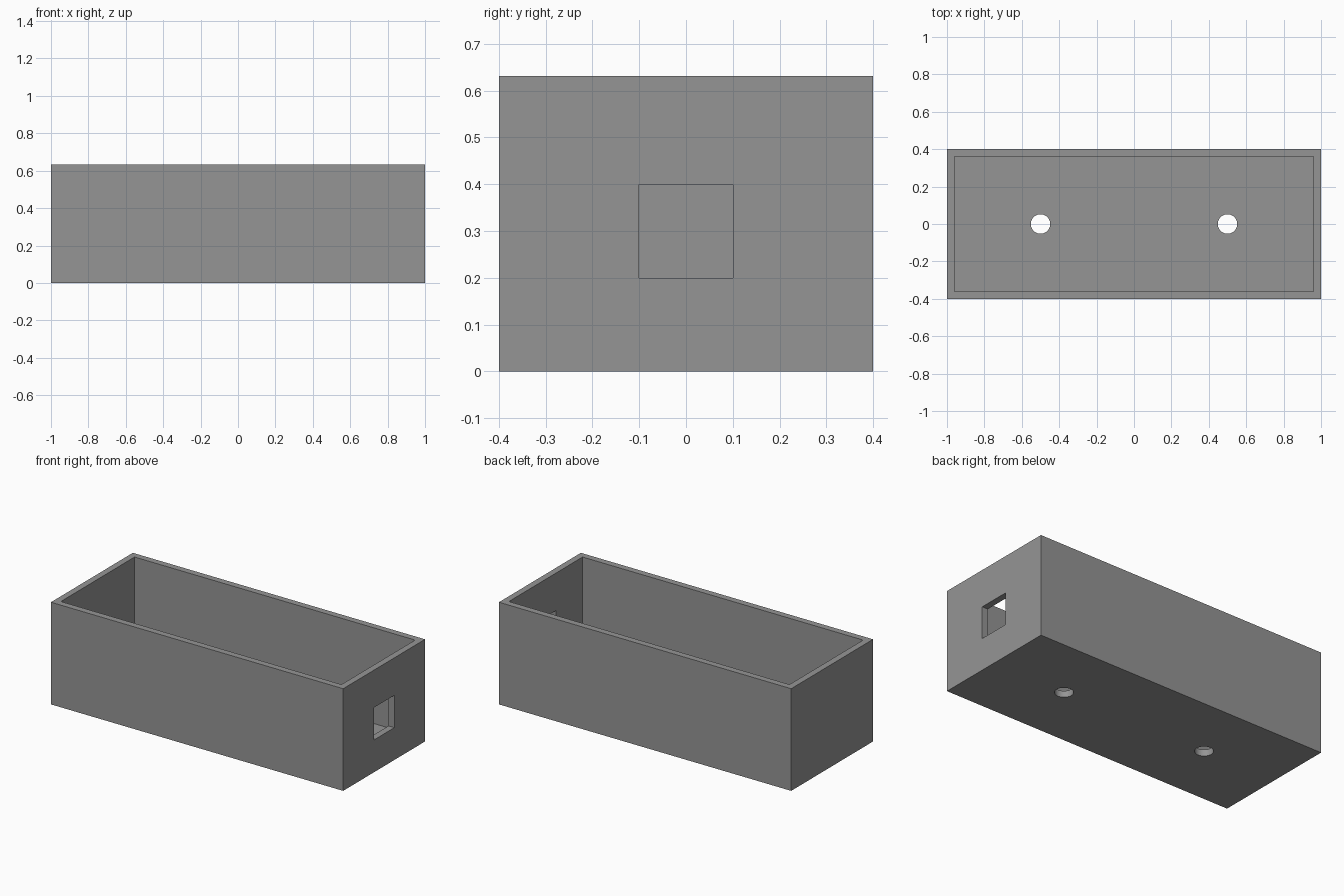
import bpy
import math

if "Cube" in bpy.data.objects:
    bpy.data.objects.remove(bpy.data.objects["Cube"])

LENGTH, WIDTH, HEIGHT = 2.0, 0.8, 0.632
WALL, FLOOR = 0.04, 0.04

grey = bpy.data.materials.new("mid grey")
grey.diffuse_color = (0.3, 0.3, 0.3, 1)
grey.use_nodes = True
grey.node_tree.nodes["Principled BSDF"].inputs["Base Color"].default_value = grey.diffuse_color


def box(name, size, centre):
    bpy.ops.mesh.primitive_cube_add(size=1, location=centre)
    ob = bpy.context.object
    ob.name = name
    ob.scale = size
    bpy.ops.object.transform_apply(location=True, rotation=False, scale=True)
    return ob


def cut(target, cutter):
    mod = target.modifiers.new(cutter.name, 'BOOLEAN')
    mod.operation = 'DIFFERENCE'
    mod.solver = 'EXACT'
    mod.object = cutter
    bpy.ops.object.select_all(action='DESELECT')
    bpy.context.view_layer.objects.active = target
    target.select_set(True)
    bpy.ops.object.modifier_apply(modifier=mod.name)
    bpy.data.objects.remove(cutter, do_unlink=True)


# Outer block
tray = box("open_box", (LENGTH, WIDTH, HEIGHT), (0, 0, HEIGHT / 2))

# Hollow interior, open at the top
cut(tray, box("cavity_cutter", (LENGTH - 2 * WALL, WIDTH - 2 * WALL, HEIGHT),
              (0, 0, FLOOR + HEIGHT / 2)))

# Square window through the right end wall
cut(tray, box("window_cutter", (0.2, 0.2, 0.2), (LENGTH / 2, 0, 0.3)))

# Two round holes through the floor
for x in (-0.5, 0.5):
    bpy.ops.mesh.primitive_cylinder_add(vertices=32, radius=0.052, depth=0.2,
                                        location=(x, 0, 0))
    cutter = bpy.context.object
    cutter.name = "floor_hole_cutter"
    cut(tray, cutter)

tray.data.materials.clear()
tray.data.materials.append(grey)
for face in tray.data.polygons:
    face.material_index = 0
bpy.ops.object.shade_smooth_by_angle(angle=math.radians(30))
